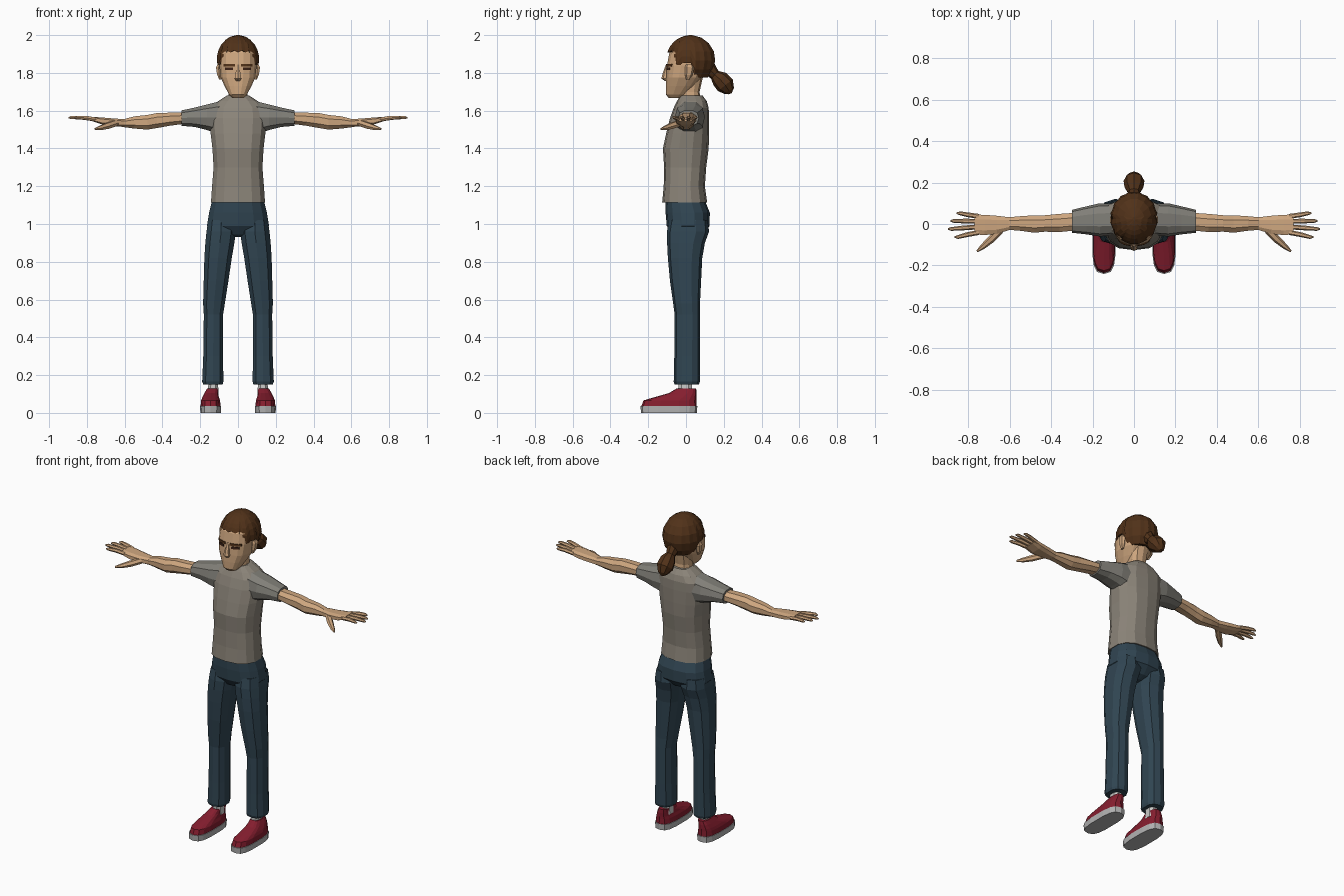
import bpy, bmesh, math
from mathutils import Vector

if "Cube" in bpy.data.objects:
    bpy.data.objects.remove(bpy.data.objects["Cube"])


def material(name, r, g, b):
    m = bpy.data.materials.new(name)
    m.diffuse_color = tuple((c / 255) ** 2.2 for c in (r, g, b)) + (1,)
    m.use_nodes = True
    m.node_tree.nodes["Principled BSDF"].inputs["Base Color"].default_value = m.diffuse_color
    return m


SKIN = material("skin", 205, 165, 126)
SHIRT = material("shirt grey", 138, 131, 120)
SLEEVE = material("sleeve grey", 128, 126, 119)
DENIM = material("denim", 52, 71, 83)
RED = material("shoe red", 132, 35, 50)
SOLE = material("sole grey", 178, 178, 178)
SOCK = material("sock white", 200, 200, 198)
HAIR = material("hair brown", 82, 53, 31)
DARK = material("eye brown", 62, 38, 28)


def skin_rings(name, rings, mat, mirror=False):
    """Join rings of points into a closed flat-shaded body."""
    bm = bmesh.new()
    loops = [[bm.verts.new(p) for p in ring] for ring in rings]
    n = len(loops[0])
    for a, b in zip(loops, loops[1:]):
        for i in range(n):
            j = (i + 1) % n
            bm.faces.new((a[i], a[j], b[j], b[i]))
    bm.faces.new(loops[0][::-1])
    bm.faces.new(loops[-1])
    bmesh.ops.recalc_face_normals(bm, faces=bm.faces)
    me = bpy.data.meshes.new(name)
    bm.to_mesh(me)
    bm.free()
    me.materials.append(mat)
    ob = bpy.data.objects.new(name, me)
    bpy.context.collection.objects.link(ob)
    if mirror:
        ob.modifiers.new("mirror", "MIRROR").use_mirror_merge = False
    return ob


def loft(name, rows, mat, axis="z", n=12, p=0.8, mirror=False):
    """Rows are (position, u0, u1, y0, y1); u is x for axis z, and z for axis x."""
    rings = []
    for t, u0, u1, y0, y1 in rows:
        ring = []
        for i in range(n):
            a = 2 * math.pi * (i + 0.5) / n
            c, s = math.cos(a), math.sin(a)
            u = (u0 + u1) / 2 + (u1 - u0) / 2 * math.copysign(abs(c) ** p, c)
            y = (y0 + y1) / 2 + (y1 - y0) / 2 * math.copysign(abs(s) ** p, s)
            ring.append((u, y, t) if axis == "z" else (t, y, u))
        rings.append(ring)
    return skin_rings(name, rings, mat, mirror)


def centred(rows):
    return [(z, -h, h, y0, y1) for z, h, y0, y1 in rows]


def tube(name, pts, mat, n=6, mirror=False):
    """Points are (x, y, z, radius)."""
    rings = []
    for i, q in enumerate(pts):
        a, b = pts[max(i - 1, 0)], pts[min(i + 1, len(pts) - 1)]
        d = (Vector(b[:3]) - Vector(a[:3])).normalized()
        up = Vector((1, 0, 0)) if abs(d.x) < 0.3 else Vector((0, 0, 1))
        s = d.cross(up).normalized()
        w = d.cross(s)
        rings.append([Vector(q[:3]) + q[3] * (s * math.cos(k * math.tau / n)
                      + w * math.sin(k * math.tau / n)) for k in range(n)])
    return skin_rings(name, rings, mat, mirror)


# Shirt body and sleeves
loft("shirt", centred([
    (1.115, .146, -.126, .112), (1.2, .14, -.118, .1), (1.3, .132, -.116, .107),
    (1.4, .138, -.122, .12), (1.48, .148, -.105, .122), (1.56, .155, -.085, .122),
    (1.615, .15, -.065, .12), (1.65, .108, -.048, .11), (1.68, .06, -.03, .088)]),
    SHIRT, n=14)
loft("sleeve", [
    (.09, 1.47, 1.655, -.055, .1), (.165, 1.495, 1.635, -.06, .1),
    (.23, 1.512, 1.618, -.05, .085), (.30, 1.518, 1.603, -.042, .068)],
    SLEEVE, "x", 10, mirror=True)

# Arm, hand and digits
loft("arm", [
    (.27, 1.53, 1.593, -.033, .058), (.36, 1.518, 1.592, -.042, .052),
    (.43, 1.505, 1.59, -.04, .045), (.48, 1.497, 1.58, -.045, .045),
    (.55, 1.503, 1.572, -.035, .04), (.61, 1.512, 1.555, -.03, .034)],
    SKIN, "x", 8, .9, True)
loft("hand", [
    (.60, 1.512, 1.556, -.03, .034), (.66, 1.518, 1.56, -.05, .042),
    (.72, 1.526, 1.565, -.056, .047), (.77, 1.543, 1.568, -.053, .048)],
    SKIN, "x", 8, .7, True)
for label, y0, tip, y1 in (("index", -.041, .865, -.063), ("middle", -.014, .897, -.024),
                           ("ring", .013, .885, .015), ("little", .037, .855, .052)):
    tube(label + "_finger", [
        (.75, y0, 1.553, .012), ((.75 + tip) / 2, (y0 + y1) / 2, 1.562, .0115),
        (tip - .015, y1, 1.564, .009), (tip, y1, 1.562, .004)], SKIN, mirror=True)
tube("thumb", [(.645, -.03, 1.535, .018), (.69, -.075, 1.52, .018),
               (.73, -.11, 1.508, .013), (.757, -.132, 1.503, .005)], SKIN, mirror=True)

# Trousers
loft("hips", centred([
    (1.13, .138, -.108, .098), (1.06, .156, -.108, .126), (.99, .168, -.102, .125),
    (.945, .13, -.07, .085), (.93, .05, -.03, .05)]), DENIM, n=14)
loft("trouser_leg", [
    (1.02, .02, .16, -.09, .115), (.96, .008, .17, -.101, .122),
    (.9, .016, .176, -.1, .1), (.82, .03, .181, -.096, .086),
    (.7, .048, .184, -.085, .08), (.58, .067, .187, -.068, .074),
    (.52, .077, .183, -.06, .075), (.3, .077, .186, -.062, .074),
    (.165, .075, .192, -.065, .073), (.15, .08, .186, -.06, .068)],
    DENIM, n=10, mirror=True)

# Feet
loft("sock", [(.09, .1, .162, -.045, .035), (.17, .105, .158, -.042, .032)],
     SOCK, n=8, mirror=True)
loft("sole", [(0, .09, .2, -.238, .058), (.036, .088, .202, -.241, .06)],
     SOLE, n=14, p=.65, mirror=True)
loft("shoe_upper", [
    (.034, .091, .199, -.237, .057), (.066, .094, .196, -.225, .056),
    (.082, .1, .19, -.17, .056), (.105, .105, .178, -.09, .056),
    (.128, .106, .165, -.052, .054)], RED, n=14, p=.7, mirror=True)

# Head and neck
loft("neck", centred([(1.64, .056, -.03, .078), (1.70, .05, -.028, .072),
                      (1.78, .056, -.03, .09)]), SKIN, n=10)
HEAD = [(1.668, .032, -.092, -.02), (1.685, .048, -.108, .005), (1.73, .072, -.108, .05),
        (1.775, .093, -.106, .085), (1.84, .1, -.102, .115), (1.905, .097, -.09, .125),
        (1.95, .075, -.058, .1), (1.975, .04, -.02, .07)]
loft("head", centred(HEAD), SKIN, n=16, p=.75)
loft("nose", centred([(1.757, .012, -.112, -.085), (1.77, .02, -.13, -.085),
                      (1.80, .014, -.123, -.085), (1.845, .009, -.106, -.085)]), SKIN, n=6)
loft("ear", [(1.765, .088, .1, 0, .02), (1.79, .088, .112, -.005, .036),
             (1.83, .088, .118, -.005, .044), (1.845, .088, .11, 0, .035)],
     SKIN, n=6, mirror=True)


def face_y(x, z):
    """Front surface of the face at x, z."""
    for a, b in zip(HEAD, HEAD[1:]):
        if a[0] <= z <= b[0]:
            f = (z - a[0]) / (b[0] - a[0])
            h, y0, y1 = (a[k] + (b[k] - a[k]) * f for k in (1, 2, 3))
            c = min(x / h, 1) ** (1 / .75)
            return (y0 + y1) / 2 - (y1 - y0) / 2 * math.sqrt(1 - c * c) ** .75


def face_plate(name, x0, x1, z0, z1, lift, mat):
    xs = [x0 + (x1 - x0) * i / 4 for i in range(5)]
    rings = [[(x, face_y(x, z) - d, z)
              for z, d in ((z0, lift), (z1, lift), (z1, -.004), (z0, -.004))] for x in xs]
    skin_rings(name, rings, mat, True)


face_plate("eyebrow", .016, .078, 1.834, 1.847, .004, HAIR)
face_plate("eye", .026, .068, 1.815, 1.829, .002, DARK)

# Hair cap: strands run from the crown down to a hairline that follows the face and ears
N = 32
rings = []
for row in range(8):
    t = row / 6
    ring = []
    for i in range(N):
        a = math.tau * i / N
        front = -math.sin(a)                       # 1 at the face, -1 at the nape
        low = (17 if front > .72 else -28 if front > .42 else
               -8 if front > -.15 else -46)
        low += 5 * (i % 2) if front > .72 else 0
        e = math.radians(86 + (low - 86) * min(t, 1))
        r = (1.0 + .035 * (i % 2) * min(t * 2, 1)) * (.86 if row == 7 else 1)
        ring.append((.111 * r * math.cos(e) * math.cos(a),
                     .025 + .128 * r * math.cos(e) * math.sin(a),
                     1.87 + .13 * math.sin(e)))
    rings.append(ring)
skin_rings("hair", rings, HAIR)
tube("ponytail", [(0, .12, 1.825, .04), (0, .152, 1.79, .028), (0, .178, 1.768, .046),
                  (0, .208, 1.735, .05), (0, .228, 1.705, .03), (0, .235, 1.69, .008)],
     HAIR, n=8)
